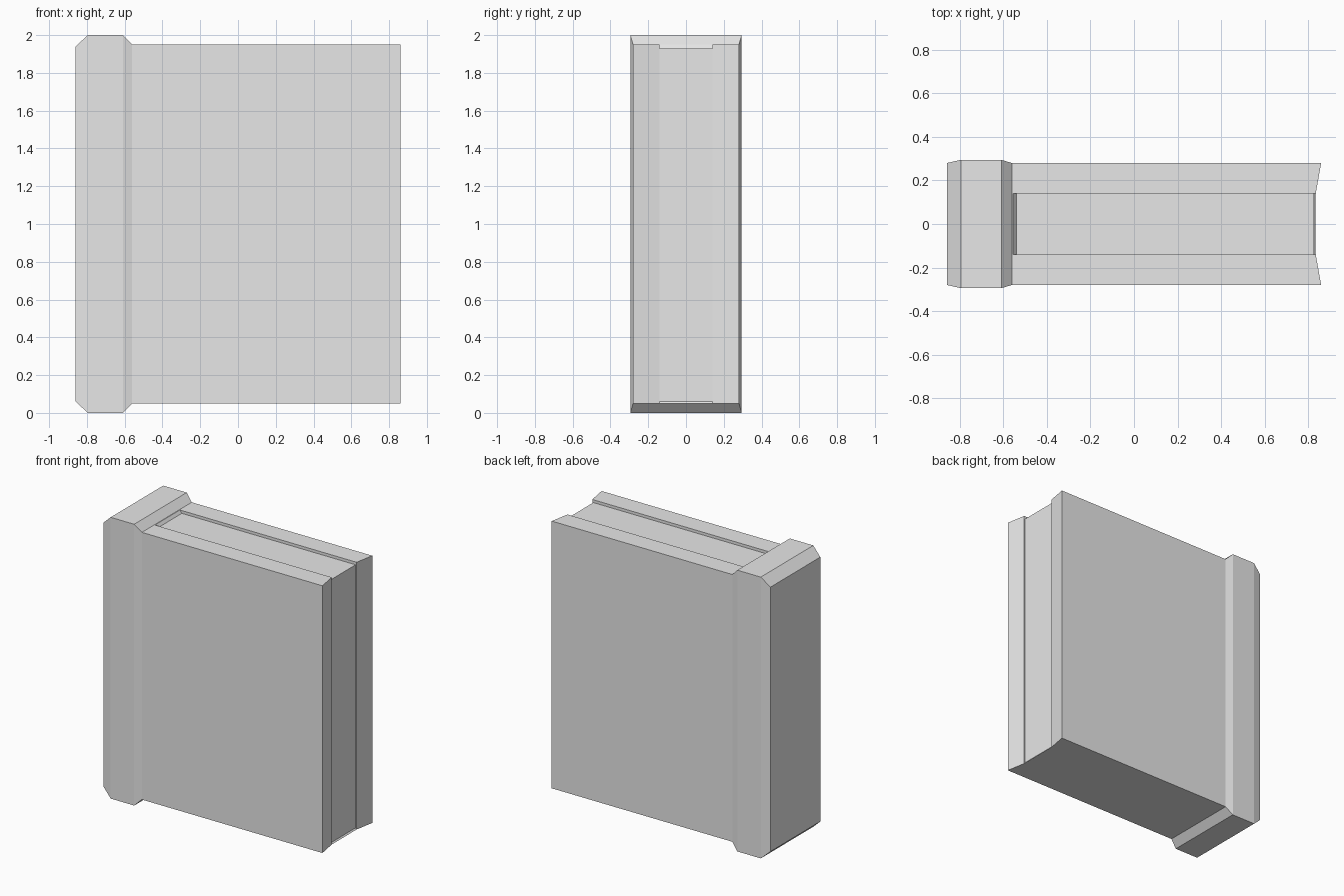
import bpy
import bmesh

cube = bpy.data.objects.get("Cube")
if cube:
    bpy.data.objects.remove(cube, do_unlink=True)

grey = bpy.data.materials.new("light_grey")
grey.use_nodes = True
COLOUR = (0.8, 0.8, 0.8, 1)
grey.diffuse_color = COLOUR
grey.node_tree.nodes["Principled BSDF"].inputs["Base Color"].default_value = COLOUR


def loft(name, rings):
    """Skin matching rings of points into a closed, flat-shaded solid."""
    bm = bmesh.new()
    loops = [[bm.verts.new(p) for p in ring] for ring in rings]
    for a, b in zip(loops, loops[1:]):
        for i in range(len(a)):
            j = (i + 1) % len(a)
            bm.faces.new((a[i], a[j], b[j], b[i]))
    bm.faces.new(loops[0])
    bm.faces.new(loops[-1])
    bmesh.ops.recalc_face_normals(bm, faces=bm.faces)
    mesh = bpy.data.meshes.new(name)
    bm.to_mesh(mesh)
    bm.free()
    mesh.materials.append(grey)
    obj = bpy.data.objects.new(name, mesh)
    bpy.context.collection.objects.link(obj)
    return obj


# Body dimensions
JOIN, BOTTOM, TOP = -0.56, 0.05, 1.95
INNER, OUTER = 0.14, 0.28
INNER_END, OUTER_END = 0.835, 0.86

# Spine: rectangles along x, swelling out and back in
sections = [(-0.86, 0.28, 0.06), (-0.795, 0.295, 0.0),
            (-0.61, 0.295, 0.0), (JOIN, 0.28, 0.05)]
loft("spine", [[(x, -w, z), (x, w, z), (x, w, 2 - z), (x, -w, 2 - z)]
               for x, w, z in sections])

# Covers: mirrored slabs whose free ends slope inwards
for side, label in ((-1, "front"), (1, "back")):
    outline = [(JOIN, INNER), (INNER_END, INNER), (OUTER_END, OUTER), (JOIN, OUTER)]
    loft(label + "_cover", [[(x, side * y, z) for x, y in outline]
                            for z in (BOTTOM, TOP)])

# Core: recessed at the top and free end, flush underneath
profile = [(JOIN, BOTTOM), (INNER_END, BOTTOM), (0.827, 0.06),
           (0.827, 1.93), (-0.54, 1.93), (-0.555, TOP), (JOIN, TOP)]
loft("core", [[(x, y, z) for x, z in profile] for y in (-INNER, INNER)])
